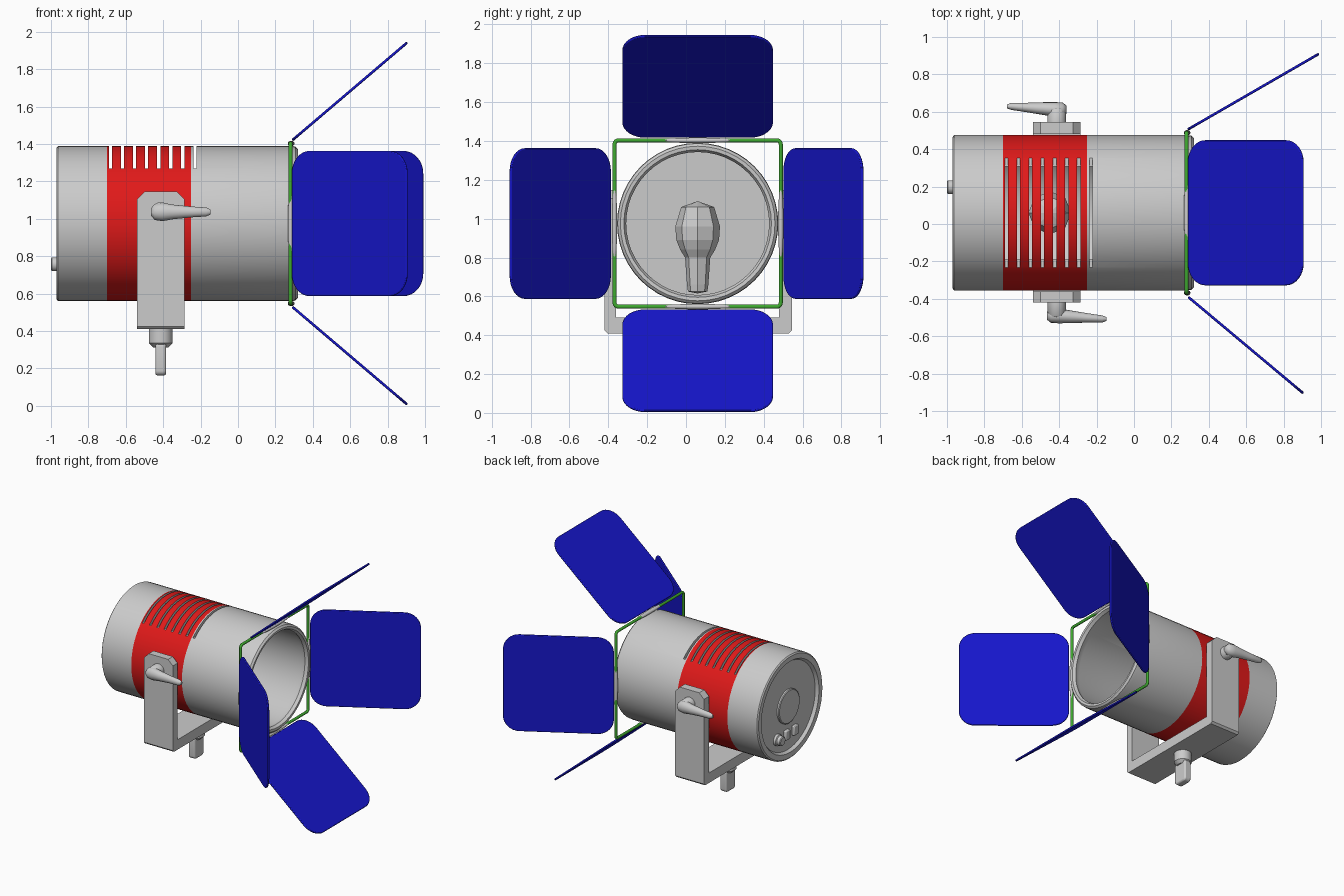
import bpy, bmesh
from math import pi, sin, cos, radians
from mathutils import Vector, Matrix

if "Cube" in bpy.data.objects:
    bpy.data.objects.remove(bpy.data.objects["Cube"])

CY, CZ, R = 0.06, 0.975, 0.415      # lamp axis and radius
PX = -0.413                         # yoke / pivot x


def material(name, rgb):
    m = bpy.data.materials.new(name)
    m.diffuse_color = (*rgb, 1)
    m.use_nodes = True
    m.node_tree.nodes["Principled BSDF"].inputs["Base Color"].default_value = m.diffuse_color
    return m


RED = material("red", (0.75, 0.01, 0.01))
GREEN = material("green", (0.05, 0.4, 0.03))
BLUE = material("blue", (0.008, 0.008, 0.6))


def finish(name, bm, mat=None, angle=35, bevel=0):
    bmesh.ops.recalc_face_normals(bm, faces=bm.faces)
    me = bpy.data.meshes.new(name)
    bm.to_mesh(me)
    bm.free()
    ob = bpy.data.objects.new(name, me)
    bpy.context.collection.objects.link(ob)
    if mat:
        me.materials.append(mat)
    if bevel:
        mod = ob.modifiers.new("bevel", 'BEVEL')
        mod.width, mod.segments, mod.limit_method = bevel, 2, 'ANGLE'
    select(ob)
    if angle:
        bpy.ops.object.shade_smooth_by_angle(angle=radians(angle))
    return ob


def select(ob):
    bpy.ops.object.select_all(action='DESELECT')
    ob.select_set(True)
    bpy.context.view_layer.objects.active = ob


def lathe(profile, centre, axis, segs):
    """Spin (along, radius) points about an axis through centre."""
    bm = bmesh.new()
    centre, axis = Vector(centre), Vector(axis)
    side = axis.orthogonal().normalized()
    vs = [bm.verts.new(centre + axis * a + side * r) for a, r in profile]
    es = [bm.edges.new(p) for p in zip(vs, vs[1:])]
    bmesh.ops.spin(bm, geom=vs + es, cent=centre, axis=axis, angle=2 * pi, steps=segs, use_merge=True)
    bmesh.ops.remove_doubles(bm, verts=bm.verts, dist=1e-4)
    return bm


def slab(outline, origin, u, v, thick):
    """Extrude a 2D outline, centred on its plane."""
    bm = bmesh.new()
    o, u, v = Vector(origin), Vector(u), Vector(v)
    n = u.cross(v).normalized() * thick
    f = bm.faces.new([bm.verts.new(o + u * a + v * b - n / 2) for a, b in outline])
    new = bmesh.ops.extrude_face_region(bm, geom=[f])["geom"]
    bmesh.ops.translate(bm, vec=n, verts=[g for g in new if isinstance(g, bmesh.types.BMVert)])
    return bm


def rounded_rect(a0, a1, b0, b1, r, n=6):
    pts = []
    for k, (a, b) in enumerate([(a1 - r, b1 - r), (a0 + r, b1 - r), (a0 + r, b0 + r), (a1 - r, b0 + r)]):
        for i in range(n + 1):
            t = pi / 2 * (k + i / n)
            pts.append((a + r * cos(t), b + r * sin(t)))
    return pts


def boxes(items):
    bm = bmesh.new()
    for c, s in items:
        bmesh.ops.create_cube(bm, size=1, matrix=Matrix.Translation(c) @ Matrix.Diagonal((*s, 1)))
    return bm


# Lamp housing: hollow shell with recessed back and rolled mouth
bm = lathe([(-.945, 0), (-.945, .35), (-.968, .365), (-.97, .405), (-.962, R), (-.70, R), (-.25, R),
            (.285, R), (.307, .412), (.32, .398), (.318, .38), (.295, .368), (.25, .385),
            (-.915, .385), (-.915, 0)], (0, CY, CZ), (1, 0, 0), 48)
for f in bm.faces:
    c = f.calc_center_median()
    if -.70 < c.x < -.25 and (c.y - CY) ** 2 + (c.z - CZ) ** 2 > .16:
        f.material_index = 1
housing = finish("lamp_housing", bm, angle=0)
housing.data.materials.append(None)
housing.data.materials.append(RED)

# Cooling slots cut across the top
cutter = finish("slot_cutter", boxes([((-.682 + .0645 * i, CY, 1.39), (.017, 1, .24)) for i in range(8)]), angle=0)
cutter.hide_render = True
mod = housing.modifiers.new("slots", 'BOOLEAN')
mod.operation, mod.solver, mod.object = 'DIFFERENCE', 'EXACT', cutter
select(housing)
bpy.ops.object.modifier_apply(modifier="slots")
bpy.ops.object.shade_smooth_by_angle(angle=radians(35))
bpy.data.objects.remove(cutter)

# Bulb inside, faceted
finish("bulb", lathe([(.615, 0), (.625, .05), (.66, .055), (.80, .065), (.84, .09), (.89, .11), (.96, .115),
                      (1.06, .085), (1.09, 0)], (-.45, CY, 0), (0, 0, 1), 8), angle=0)

# Back controls: plate, dial and two switches
finish("back_plate", lathe([(-.94, 0), (-.94, .135), (-.957, .135), (-.962, .128), (-.962, 0)],
                           (0, CY, CZ), (1, 0, 0), 32))
finish("back_dial", lathe([(-.94, 0), (-.94, .045), (-.965, .045), (-.97, .037), (-.995, .037), (-1, .03), (-1, 0)],
                          (0, .197, .757), (1, 0, 0), 20))
finish("back_switches", boxes([((-.955, y, .757), (.03, .055, .075)) for y in (.085, -.02)]), bevel=.006)

# Mounting yoke: U profile with chamfered arm tops
b, t = .41, 1.147
bm = slab([(-.42, t), (-.36, t), (-.36, .49), (.48, .49), (.48, t), (.545, t), (.545, b + .015), (.53, b),
           (-.405, b), (-.42, b + .015)], (PX, 0, 0), (0, 1, 0), (0, 0, 1), .256)
tops = [e for e in bm.edges if all(v.co.z > 1.14 for v in e.verts) and abs(e.verts[0].co.x - e.verts[1].co.x) < .01]
bmesh.ops.bevel(bm, geom=tops, offset=.042, segments=1, affect='EDGES')
finish("yoke", bm, angle=20)

# Mounting stem: collar and flat wing below the yoke
finish("stem_collar", lathe([(.415, 0), (.415, .064), (.335, .064), (.312, .04), (.312, 0)],
                            (PX, CY, 0), (0, 0, 1), 24))
finish("stem_wing", slab(rounded_rect(-.06, .06, .163, .34, .025), (PX, CY, 0), (0, 1, 0), (0, 0, 1), .057), bevel=.01)


# Locking levers, the back one turned half round
def lever(name, turn):
    bm = lathe([(-.415, 0), (-.415, .05), (-.49, .05), (-.5, .04), (-.5, 0)], (PX, 0, 1.04), (0, 1, 0), 20)
    rings = []
    for x, y, ry, rz in [(-.465, -.49, .022, .02), (-.445, -.49, .038, .043), (-.405, -.491, .04, .049),
                         (-.34, -.496, .034, .038), (-.25, -.502, .025, .029), (-.17, -.508, .019, .024),
                         (-.146, -.508, .01, .013)]:
        rings.append([bm.verts.new((x, y + ry * cos(k * pi / 8), 1.037 + rz * sin(k * pi / 8))) for k in range(16)])
    for p, q in zip(rings, rings[1:]):
        for k in range(16):
            bm.faces.new((p[k - 1], p[k], q[k], q[k - 1]))
    bm.faces.new(rings[0])
    bm.faces.new(rings[-1])
    bmesh.ops.rotate(bm, verts=bm.verts, cent=(PX, .0605, 0), matrix=Matrix.Rotation(turn, 3, 'Z'))
    finish(name, bm, angle=50)


lever("front_lever", 0)
lever("back_lever", pi)

# Square wire frame around the mouth
cu = bpy.data.curves.new("door_frame", 'CURVE')
cu.dimensions, cu.bevel_depth, cu.bevel_resolution = '3D', .011, 3
pts = rounded_rect(-.368, .488, .547, 1.403, .02, 4)
sp = cu.splines.new('POLY')
sp.points.add(len(pts) - 1)
for p, (y, z) in zip(sp.points, pts):
    p.co = (.281, y, z, 1)
sp.use_cyclic_u = True
cu.materials.append(GREEN)
frame = bpy.data.objects.new("door_frame", cu)
bpy.context.collection.objects.link(frame)
select(frame)
bpy.ops.object.convert(target='MESH')

# Barn doors and their hinges
H = .428
doors = [("top", (.29, CY, 1.42), (.905, CY, 1.943), (0, 1, 0), (0, 0, 1)),
         ("bottom", (.29, CY, .53), (.905, CY, .007), (0, 1, 0), (0, 0, -1)),
         ("front", (.29, -.39, CZ), (.905, -.905, CZ), (0, 0, 1), (0, -1, 0)),
         ("back", (.287, .505, CZ), (.989, .91, CZ), (0, 0, 1), (0, 1, 0))]
for name, start, end, across, out in doors:
    d = Vector(end) - Vector(start)
    finish(name + "_door", slab(rounded_rect(0, d.length, -.388, .388, .12, 8), start, d.normalized(), across, .014),
           BLUE, bevel=.005)
    half = Vector((.018, 0, 0)) + Vector(across) * .19 + Vector([abs(c) for c in out]) * .014
    bm = bmesh.new()
    bmesh.ops.create_uvsphere(bm, u_segments=20, v_segments=12, radius=1, matrix=Matrix.Translation(
        Vector((.284, CY, CZ)) + Vector(out) * H) @ Matrix.Diagonal((*half, 1)))
    finish(name + "_hinge", bm)
